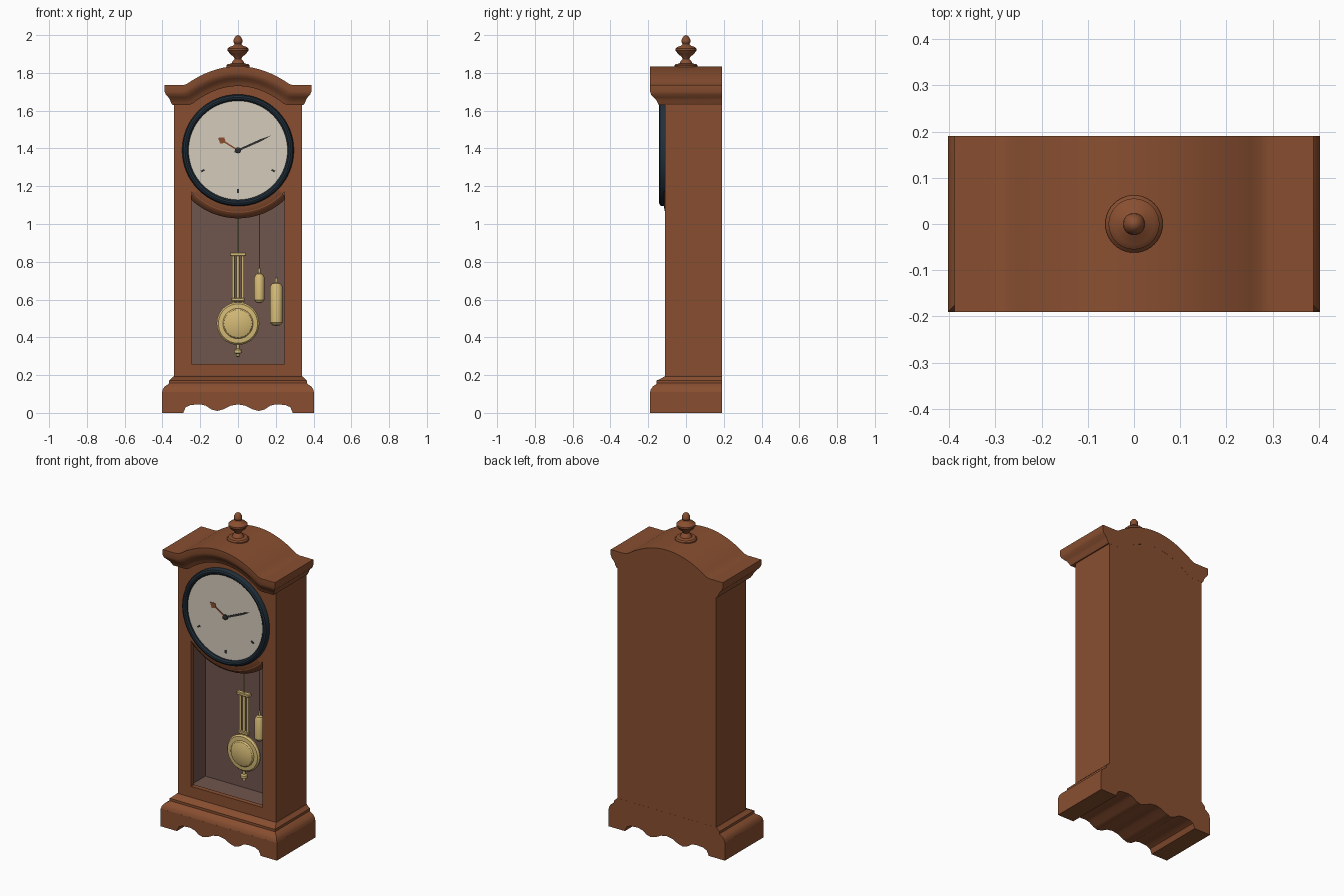
import bpy, bmesh, math
from mathutils import Matrix, Vector

if "Cube" in bpy.data.objects:
    bpy.data.objects.remove(bpy.data.objects["Cube"])


def material(name, col):
    m = bpy.data.materials.new(name)
    m.diffuse_color = (*col, 1)
    m.use_nodes = True
    m.node_tree.nodes["Principled BSDF"].inputs["Base Color"].default_value = m.diffuse_color
    return m


WOOD = material("warm_wood", (0.25, 0.078, 0.030))
INNER = material("dull_inner_wood", (0.16, 0.09, 0.075))
IVORY = material("ivory_dial", (0.66, 0.60, 0.50))
NAVY = material("dark_blue_metal", (0.015, 0.028, 0.042))
GOLD = material("brass", (0.66, 0.49, 0.18))
DARK = material("dark_hands", (0.03, 0.03, 0.03))


def finish(name, bm, mat, recalc=True):
    if recalc:
        bmesh.ops.recalc_face_normals(bm, faces=bm.faces)
    me = bpy.data.meshes.new(name)
    bm.to_mesh(me)
    bm.free()
    me.materials.append(mat)
    ob = bpy.data.objects.new(name, me)
    bpy.context.collection.objects.link(ob)
    return ob


def loft(name, rings, mat, caps=True):
    """Join closed rings of equal length; ngon caps at both ends."""
    bm = bmesh.new()
    vs = [[bm.verts.new(p) for p in r] for r in rings]
    n = len(vs[0])
    for a, b in zip(vs, vs[1:]):
        for i in range(n):
            bm.faces.new((a[i], a[(i + 1) % n], b[(i + 1) % n], b[i]))
    if caps:
        bm.faces.new(vs[0])
        bm.faces.new(vs[-1])
    return finish(name, bm, mat)


def lathe(name, profile, mat, loc=(0, 0, 0), axis="Z", n=40, a0=0, a1=math.tau):
    """Turn (radius, height) points; axis F points out of the front."""
    bm = bmesh.new()
    full = abs(a1 - a0 - math.tau) < 1e-6
    rows = []
    for i in range(n if full else n + 1):
        a = a0 + (a1 - a0) * i / n
        c, s = math.cos(a), math.sin(a)
        rows.append([bm.verts.new(Vector((r * c, r * s, h) if axis == "Z" else (r * c, -h, r * s)) + Vector(loc))
                     for r, h in profile])
    for i in range(n):
        p, q = rows[i], rows[(i + 1) % len(rows)]
        for j in range(len(profile) - 1):
            bm.faces.new((p[j], q[j], q[j + 1], p[j + 1]))
    bmesh.ops.remove_doubles(bm, verts=bm.verts, dist=1e-5)
    return finish(name, bm, mat)


def plate(name, outlines, y0, y1, mat, bevel=0.0):
    """Flat board from x,z outlines (later ones are holes), y0 to y1."""
    cu = bpy.data.curves.new(name, "CURVE")
    cu.dimensions, cu.fill_mode = "2D", "BOTH"
    cu.extrude = (y1 - y0) / 2 - bevel
    cu.bevel_depth, cu.offset, cu.bevel_resolution = bevel, -bevel, 0
    for pts in outlines:
        sp = cu.splines.new("POLY")
        sp.points.add(len(pts) - 1)
        for p, (x, z) in zip(sp.points, pts):
            p.co = (x, z, 0, 1)
        sp.use_cyclic_u = True
    tmp = bpy.data.objects.new(name + "_curve", cu)
    bpy.context.collection.objects.link(tmp)
    dg = bpy.context.evaluated_depsgraph_get()
    me = bpy.data.meshes.new_from_object(tmp.evaluated_get(dg))
    bpy.data.objects.remove(tmp)
    bm = bmesh.new()
    bm.from_mesh(me)
    bmesh.ops.remove_doubles(bm, verts=bm.verts, dist=1e-5)
    bm.transform(Matrix.Translation((0, (y0 + y1) / 2, 0)) @ Matrix.Rotation(math.pi / 2, 4, "X"))
    return finish(name, bm, mat)


def open_box(name, lo, hi, mat, inward=False):
    """Box without its front face."""
    bm = bmesh.new()
    bmesh.ops.create_cube(bm, size=1)
    for v in bm.verts:
        v.co = [lo[k] if v.co[k] < 0 else hi[k] for k in range(3)]
    front = [f for f in bm.faces if f.normal.y < -0.9]
    bmesh.ops.delete(bm, geom=front, context="FACES")
    if inward:
        bmesh.ops.reverse_faces(bm, faces=bm.faces)
    return finish(name, bm, mat, recalc=False)


BACK, DIAL_Z = 0.19, 1.39

# Scalloped plinth and its stepped moulding
half = [(0.0, 0.045), (0.04, 0.038), (0.075, 0.02), (0.11, 0.01), (0.14, 0.018), (0.17, 0.038),
        (0.20, 0.045), (0.25, 0.042), (0.277, 0.03), (0.29, 0.0), (0.402, 0.0), (0.402, 0.11)]
plate("plinth", [half + [(-x, z) for x, z in half[:0:-1]]], -BACK, BACK, WOOD)
steps = [(0.402, -0.19, 0.109), (0.398, -0.186, 0.125), (0.388, -0.175, 0.14), (0.372, -0.16, 0.15),
         (0.364, -0.155, 0.157), (0.364, -0.155, 0.172), (0.355, -0.135, 0.18), (0.343, -0.115, 0.192)]
loft("plinth_moulding", [[(-w, y, z), (w, y, z), (w, BACK, z), (-w, BACK, z)] for w, y, z in steps], WOOD)

# Hollow case with lining and front frame
open_box("case", (-0.34, -0.10, 0.18), (0.34, 0.1895, 1.732), WOOD)
open_box("case_lining", (-0.31, -0.08, 0.22), (0.31, 0.12, 1.60), INNER, True)
R = 0.33
a = math.asin(0.247 / R)
arc = [(R * math.sin(t), DIAL_Z - R * math.cos(t)) for t in (a - 2 * a * i / 24 for i in range(25))]
plate("front_frame", [[(-0.34, 0.18), (0.34, 0.18), (0.34, 1.732), (-0.34, 1.732)],
                      [(-0.247, 0.26), (0.247, 0.26)] + arc], -0.11, -0.08, WOOD)

# Curved apron under the dial
lathe("dial_apron", [(0.29, 0.118), (0.32, 0.113), (0.345, 0.098), (0.36, 0.07)], WOOD, (0, 0, DIAL_Z), "F",
      32, -math.pi / 2 - 0.8, -math.pi / 2 + 0.8)


# Arched crown: moulding rows swept round front and sides
def arch(t):
    return 1.735 + 0.1 * max(0.0, 1 - (t / 0.28) ** 2)


rows = [(0, 0.388, -0.19), (0.035, 0.388, -0.19), (0.05, 0.382, -0.185), (0.065, 0.368, -0.172),
        (0.078, 0.36, -0.158), (0.09, 0.356, -0.152), (0.105, 0.347, -0.145)]
N = 40
bm = bmesh.new()
grid = []
for off, w, yf in rows:
    us = [-1 + 2 * i / N for i in range(N + 1)]
    front = [bm.verts.new((u * w, yf, arch(abs(u) * 0.388) - off)) for u in us]
    back = [bm.verts.new((u * w, BACK, arch(abs(u) * 0.388) - off)) for u in us]
    grid.append((front, back))
for (f0, b0), (f1, b1) in zip(grid, grid[1:]):
    r0, r1 = f0 + b0[::-1], f1 + b1[::-1]
    for i in range(len(r0)):
        j = (i + 1) % len(r0)
        bm.faces.new((r0[i], r0[j], r1[j], r1[i]))
for f, b in (grid[0], grid[-1]):
    for i in range(N):
        bm.faces.new((f[i], f[i + 1], b[i + 1], b[i]))
finish("crown", bm, WOOD)

# Turned finial
lathe("finial", [(0.0, 1.80), (0.062, 1.80), (0.062, 1.838), (0.055, 1.846), (0.034, 1.85), (0.028, 1.862),
                 (0.018, 1.874), (0.022, 1.884), (0.042, 1.90), (0.055, 1.918), (0.055, 1.928), (0.044, 1.938),
                 (0.024, 1.945), (0.018, 1.952), (0.024, 1.965), (0.022, 1.98), (0.012, 1.994), (0, 2.0)], WOOD)

# Dial and bezel
D = (0, 0, DIAL_Z)
lathe("dial", [(0, 0.122), (0.27, 0.122), (0.27, 0.105)], IVORY, D, "F", 64)
lathe("bezel", [(0.262, 0.108), (0.262, 0.132), (0.27, 0.141), (0.28, 0.143), (0.29, 0.138), (0.296, 0.126),
                (0.296, 0.105)], NAVY, D, "F", 64)


# Hands and small hour marks
def turned(pts, deg):
    t = math.radians(deg)
    return [(x * math.cos(t) + z * math.sin(t), DIAL_Z - x * math.sin(t) + z * math.cos(t)) for x, z in pts]


plate("minute_hand", [turned([(-0.005, -0.02), (0.005, -0.02), (0.006, 0.13), (0, 0.19), (-0.006, 0.13)], 66)],
      -0.128, -0.123, DARK)
plate("hour_hand", [turned([(-0.004, 0), (0.004, 0), (0.004, 0.08), (0.02, 0.098), (0, 0.125), (-0.02, 0.098),
                            (-0.004, 0.08)], 302)], -0.126, -0.121, WOOD)
lathe("hand_hub", [(0.016, 0.118), (0.016, 0.131), (0.008, 0.134), (0, 0.134)], DARK, D, "F", 20)
for h in (4, 6, 8):
    plate("hour_mark_%d" % h, [turned([(-0.005, 0.205), (0.005, 0.205), (0.005, 0.225), (-0.005, 0.225)], h * 30)],
          -0.125, -0.12, DARK)

# Pendulum: rod, gridiron bars, bob and nut
PY = 0.06


def rod(name, x, y, z0, z1, r, mat=GOLD):
    lathe(name, [(0, z0), (r, z0), (r, z1), (0, z1)], mat, (x, y, 0), n=14)


rod("pendulum_rod", 0, PY, 0.84, 1.5, 0.004)
for k, x in enumerate((-0.025, 0, 0.025)):
    rod("pendulum_bar_%d" % k, x, PY, 0.5, 0.845, 0.008)
for k, (z, w) in enumerate(((0.84, 0.043), (0.60, 0.035))):
    plate("pendulum_bridge_%d" % k, [[(-w, z - 0.009), (w, z - 0.009), (w, z + 0.009), (-w, z + 0.009)]],
          PY - 0.014, PY + 0.014, GOLD, 0.003)
lathe("pendulum_bob", [(0, -0.018), (0.09, -0.016), (0.112, -0.004), (0.113, 0.006), (0.104, 0.016), (0.08, 0.018),
                       (0.074, 0.026), (0.05, 0.034), (0, 0.04)], GOLD, (0, PY, 0.473), "F", 48)
lathe("pendulum_nut", [(0, 0.295), (0.01, 0.30), (0.01, 0.312), (0.02, 0.318), (0.02, 0.334), (0.008, 0.34),
                       (0.008, 0.37), (0, 0.37)], GOLD, (0, PY, 0), n=20)

# Hanging weights with cords
for k, (x, z0, z1, r) in enumerate(((0.113, 0.58, 0.74, 0.027), (0.203, 0.46, 0.69, 0.033))):
    lathe("weight_%d" % k, [(0, z0), (0.6 * r, z0 + 0.004), (r, z0 + 0.018), (r, z1 - 0.022), (0.7 * r, z1 - 0.006),
                            (0.25 * r, z1), (0.25 * r, z1 + 0.025), (0, z1 + 0.028)], GOLD, (x, 0.05, 0), n=24)
    if k == 0:
        rod("weight_cord", x, 0.05, 0.76, 1.5, 0.003)

# Smooth turned and moulded surfaces, keep sharp edges
bpy.ops.object.select_all(action="SELECT")
bpy.context.view_layer.objects.active = bpy.data.objects["case"]
bpy.ops.object.shade_smooth_by_angle(angle=math.radians(32))
